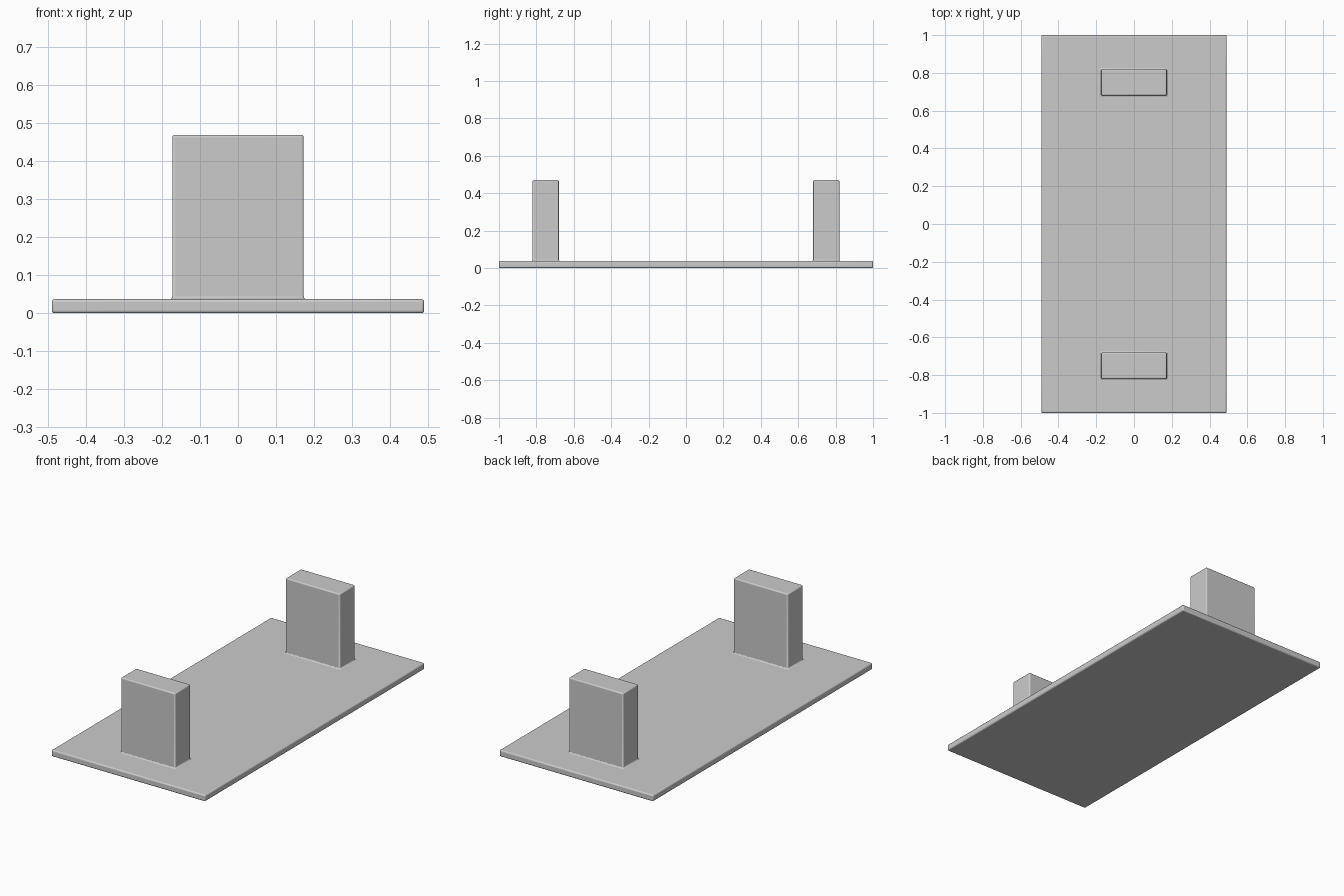
import bpy
import bmesh
import math

if "Cube" in bpy.data.objects:
    bpy.data.objects.remove(bpy.data.objects["Cube"])

T = 0.037            # plate thickness
H = 0.47             # overall height
XS = (-0.49, -0.173, 0.173, 0.49)
YS = (-1.0, -0.82, -0.68, 0.68, 0.82, 1.0)

bm = bmesh.new()

# Plate top, split so the post footprints are their own faces
grid = [[bm.verts.new((x, y, T)) for x in XS] for y in YS]
cells = {}
for j in range(len(YS) - 1):
    for i in range(len(XS) - 1):
        cells[i, j] = bm.faces.new((grid[j][i], grid[j][i + 1],
                                    grid[j + 1][i + 1], grid[j + 1][i]))

# Plate sides and underside
rim = [e for e in bm.edges if e.is_boundary]
sides = bmesh.ops.extrude_edge_only(bm, edges=rim)["geom"]
for v in sides:
    if isinstance(v, bmesh.types.BMVert):
        v.co.z = 0.0
bmesh.ops.edgeloop_fill(bm, edges=[e for e in bm.edges if e.is_boundary])

# Two posts raised from the plate
posts = bmesh.ops.extrude_discrete_faces(bm, faces=[cells[1, 1], cells[1, 3]])["faces"]
for f in posts:
    for v in f.verts:
        v.co.z = H

bmesh.ops.recalc_face_normals(bm, faces=bm.faces[:])
mesh = bpy.data.meshes.new("base_plate_with_posts")
bm.to_mesh(mesh)
bm.free()
obj = bpy.data.objects.new("base_plate_with_posts", mesh)
bpy.context.collection.objects.link(obj)

# Rounded outer edges and small fillets where the posts meet the plate
bevel = obj.modifiers.new("edge_rounding", "BEVEL")
bevel.width = 0.007
bevel.segments = 3
bevel.limit_method = "ANGLE"
bevel.angle_limit = math.radians(30)

bpy.context.view_layer.objects.active = obj
obj.select_set(True)
bpy.ops.object.shade_smooth_by_angle(angle=math.radians(35))
